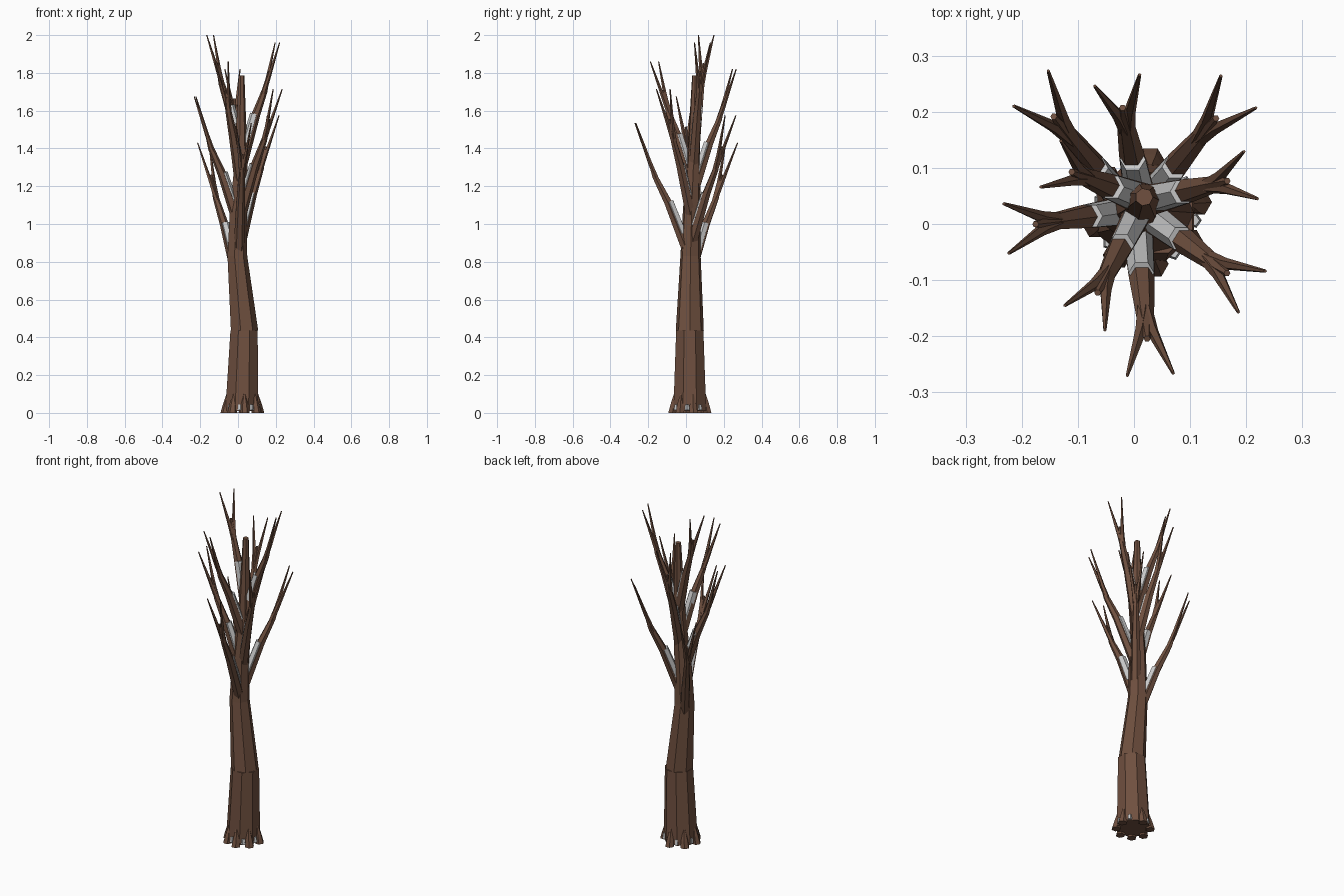
import bpy, bmesh, math
from mathutils import Vector

if "Cube" in bpy.data.objects:
    bpy.data.objects.remove(bpy.data.objects["Cube"])

bark = bpy.data.materials.new("bark")
bark.diffuse_color = (0.16, 0.08, 0.05, 1)
bark.use_nodes = True
bark.node_tree.nodes["Principled BSDF"].inputs["Base Color"].default_value = bark.diffuse_color


def tube(name, pts, radii, sides, mat=bark, twist=0.0, level=False):
    """Flat-faced tapered tube through pts; level keeps the rings horizontal."""
    bm = bmesh.new()
    pts = [Vector(p) for p in pts]
    rings = []
    for i, p in enumerate(pts):
        t = pts[min(i + 1, len(pts) - 1)] - pts[max(i - 1, 0)]
        t = Vector((0, 0, 1)) if level else t.normalized()
        u = Vector((0, 1, 0)).cross(t).normalized()
        v = t.cross(u)
        ring = []
        for k in range(sides):
            a = twist + 2 * math.pi * k / sides
            ring.append(bm.verts.new(p + radii[i] * (math.cos(a) * u + math.sin(a) * v)))
        rings.append(ring)
    for a, b in zip(rings, rings[1:]):
        for k in range(sides):
            j = (k + 1) % sides
            bm.faces.new((a[k], a[j], b[j], b[k]))
    bm.faces.new(rings[0][::-1])
    bm.faces.new(rings[-1])
    me = bpy.data.meshes.new(name)
    bm.to_mesh(me)
    bm.free()
    ob = bpy.data.objects.new(name, me)
    bpy.context.collection.objects.link(ob)
    if mat:
        me.materials.append(mat)
    return ob


# Trunk in two sections with a seam, upper one running to the leader
tube("lower_trunk", [(0.02, 0.02, 0.01), (0.032, 0.02, 0.435)],
     [0.094, 0.078], 8, twist=math.pi / 8, level=True)
tube("upper_trunk", [(0.031, 0.02, 0.435), (-0.006, 0.024, 0.83), (0.0, 0.03, 1.08),
                     (0.015, 0.04, 1.33), (0.018, 0.048, 1.785)],
     [0.076, 0.055, 0.047, 0.036, 0.016], 7, level=True)

# Root flare with pale chips between the roots
for i, deg in enumerate((86, 12, -35, -82, -125, 193, 140)):
    a = math.radians(deg)
    d = Vector((math.cos(a), math.sin(a), 0))
    c = Vector((0.023, 0.02, 0))
    tube(f"root_{i}", [c + d * 0.092, c + d * 0.086 + Vector((0, 0, 0.04)),
                       c + d * 0.08 + Vector((0, 0, 0.10))],
         [0.026, 0.021, 0.006], 6, level=True)
    e = Vector((math.cos(a + 0.45), math.sin(a + 0.45), 0))
    tube(f"root_chip_{i}", [c + e * 0.085 + Vector((0, 0, 0.015)),
                            c + e * 0.085 + Vector((0, 0, 0.045))],
         [0.014, 0.010], 5, None, level=True)

# Branches: two twig tips (x, y each) and tip height
branches = [
    ((-0.153, 0.273), (-0.214, 0.210), 1.43),
    ((-0.012, -0.27), (0.070, -0.266), 1.535),
    ((0.217, 0.207), (0.155, 0.264), 1.575),
    ((-0.232, 0.036), (-0.223, -0.052), 1.675),
    ((0.234, -0.084), (0.186, -0.157), 1.715),
    ((-0.070, 0.246), (0.010, 0.266), 1.82),
    ((-0.123, -0.145), (-0.052, -0.189), 1.86),
    ((0.196, 0.129), (0.220, 0.045), 1.96),
    ((-0.130, 0.148), (-0.166, 0.066), 2.0),
]
for i, (t1, t2, top) in enumerate(branches):
    h = (top - 1.43) / 0.57                      # 0 lowest, 1 highest
    k = 1 - 0.12 * h                             # upper branches a bit shorter
    axis = Vector((0.02 * h, 0.015 + 0.028 * h, 0))
    mid = Vector(((t1[0] + t2[0]) / 2, (t1[1] + t2[1]) / 2, 0))

    def at(f, drop):
        return axis.lerp(mid, f) + Vector((0, 0, top - drop * k))

    base, knee, fork, stub = at(0.0, 0.73), at(0.40, 0.43), at(0.64, 0.29), at(0.78, 0.17)
    tube(f"branch_{i}", [base, knee, fork, stub], [0.030, 0.023, 0.016, 0.006], 6)
    # Twigs forking off the branch end
    for n, t in enumerate((t1, t2)):
        tip = Vector((t[0], t[1], top))
        tube(f"twig_{i}_{n}", [at(0.58, 0.325), fork.lerp(tip, 0.25), tip],
             [0.014, 0.011, 0.003], 5)
    # Pale patch along the upper side of the branch
    inward = (axis - mid).normalized() * 0.008 + Vector((0, 0, 0.005))
    tube(f"branch_patch_{i}", [base.lerp(knee, 0.42) + inward, knee + inward],
         [0.026, 0.023], 6, None)
